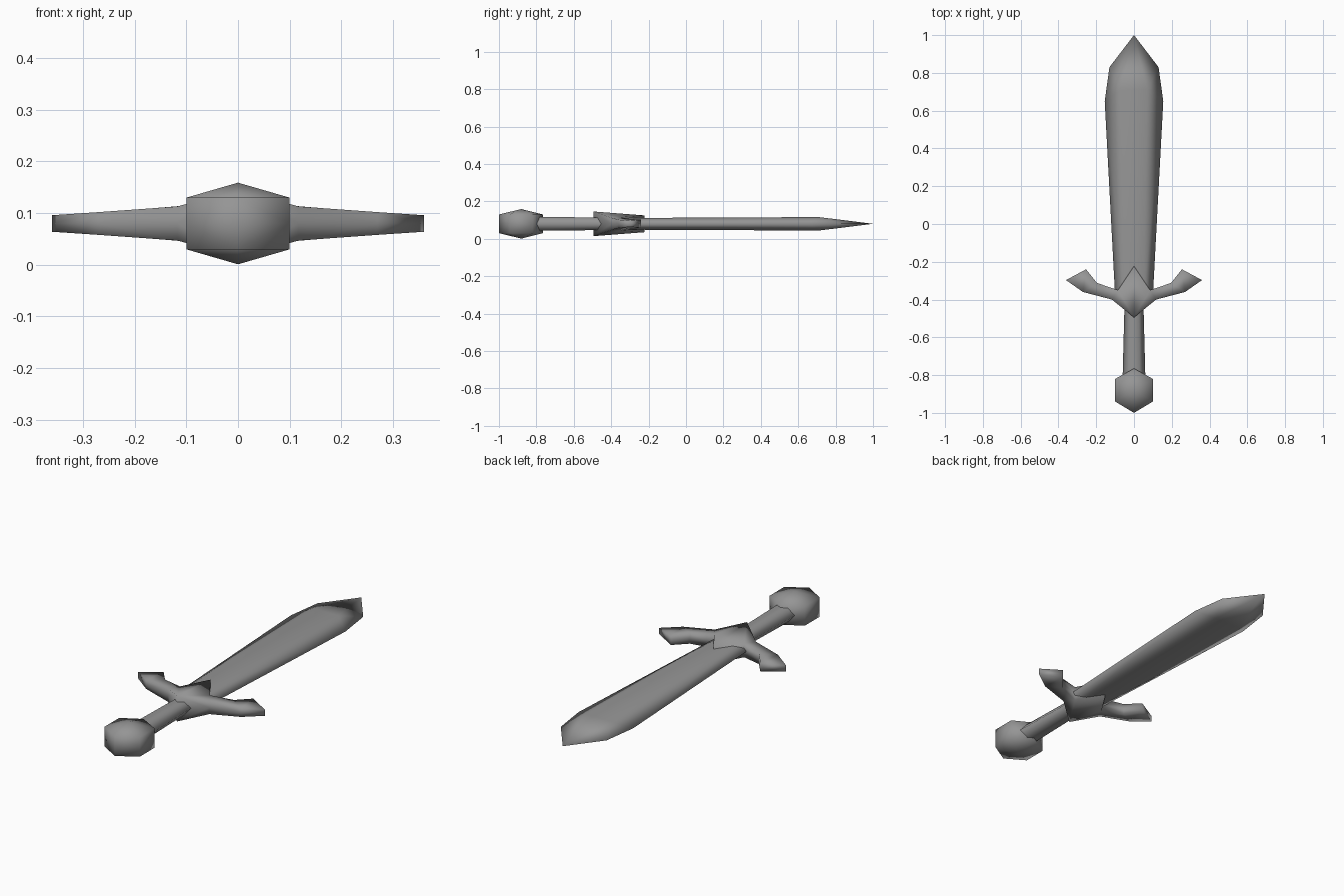
import bpy
import bmesh

if "Cube" in bpy.data.objects:
    bpy.data.objects.remove(bpy.data.objects["Cube"])

MID_HEIGHT = 0.08

steel = bpy.data.materials.new("dark_grey_steel")
steel.use_nodes = True
GREY = (0.3, 0.3, 0.3, 1)
steel.diffuse_color = GREY
steel.node_tree.nodes["Principled BSDF"].inputs["Base Color"].default_value = GREY


def build_part(name, points, faces):
    """Make a part from its upper left quarter, mirrored across x and z."""
    bm = bmesh.new()
    verts = [bm.verts.new(p) for p in points]
    for face in faces:
        bm.faces.new([verts[i] for i in face])
    for axis in "XZ":
        bmesh.ops.mirror(bm, geom=bm.verts[:] + bm.edges[:] + bm.faces[:],
                         axis=axis, merge_dist=0.0005)
    bmesh.ops.recalc_face_normals(bm, faces=bm.faces[:])
    for face in bm.faces:
        face.smooth = True
    mesh = bpy.data.meshes.new(name)
    bm.to_mesh(mesh)
    bm.free()
    mesh.materials.append(steel)
    obj = bpy.data.objects.new(name, mesh)
    obj.location.z = MID_HEIGHT
    bpy.context.collection.objects.link(obj)
    return obj


def walled_part(name, outline, caps, apex=None):
    """A half outline of (x, y, half thickness) with upright walls and caps."""
    n = len(outline)
    points = outline + [(x, y, 0) for x, y, h in outline]
    walls = [(i, i + 1, n + i + 1, n + i) for i in range(n - 1)]
    if apex:
        points = points + [apex]
        caps = [(i, i + 1, 2 * n) for i in range(n - 1)]
    return build_part(name, points, walls + caps)


# Blade: flat middle band, bevelled to a sharp edge and tip
blade_points = [
    (0, -0.38, 0.031), (0.05, -0.38, 0.031), (0.1, -0.38, 0),
    (0, 0.71, 0.036), (0.07, 0.71, 0.036),
    (0.155, 0.65, 0), (0.13, 0.83, 0), (0, 1, 0),
]
build_part("blade", blade_points,
           [(0, 1, 4, 3), (1, 2, 5, 4), (4, 5, 6), (4, 6, 7), (3, 4, 7)])

# Grip: flattened six-sided bar, wider toward the pommel
grip_points = []
for y, width, thick in ((-0.84, 0.061, 0.038), (-0.42, 0.05, 0.033)):
    grip_points += [(0, y, thick), (width / 2, y, thick), (width, y, 0)]
build_part("grip", grip_points, [(0, 1, 4, 3), (1, 2, 5, 4)])

# Crossguard: pointed centre with swept arms
guard_outline = [
    (0, -0.495, 0.066), (0.117, -0.4, 0.033), (0.27, -0.36, 0.022),
    (0.36, -0.297, 0.016), (0.254, -0.24, 0.022), (0.196, -0.312, 0.027),
    (0.085, -0.35, 0.036), (0, -0.222, 0.045),
]
walled_part("crossguard", guard_outline,
            [(0, 1, 6), (0, 6, 7), (1, 2, 5, 6), (2, 3, 4, 5)])

# Pommel: hexagonal block with a shallow point above and below
pommel_outline = [(0, -1, 0.05), (0.1, -0.94, 0.05),
                  (0.1, -0.82, 0.05), (0, -0.765, 0.05)]
walled_part("pommel", pommel_outline, [], apex=(0, -0.88, 0.079))
